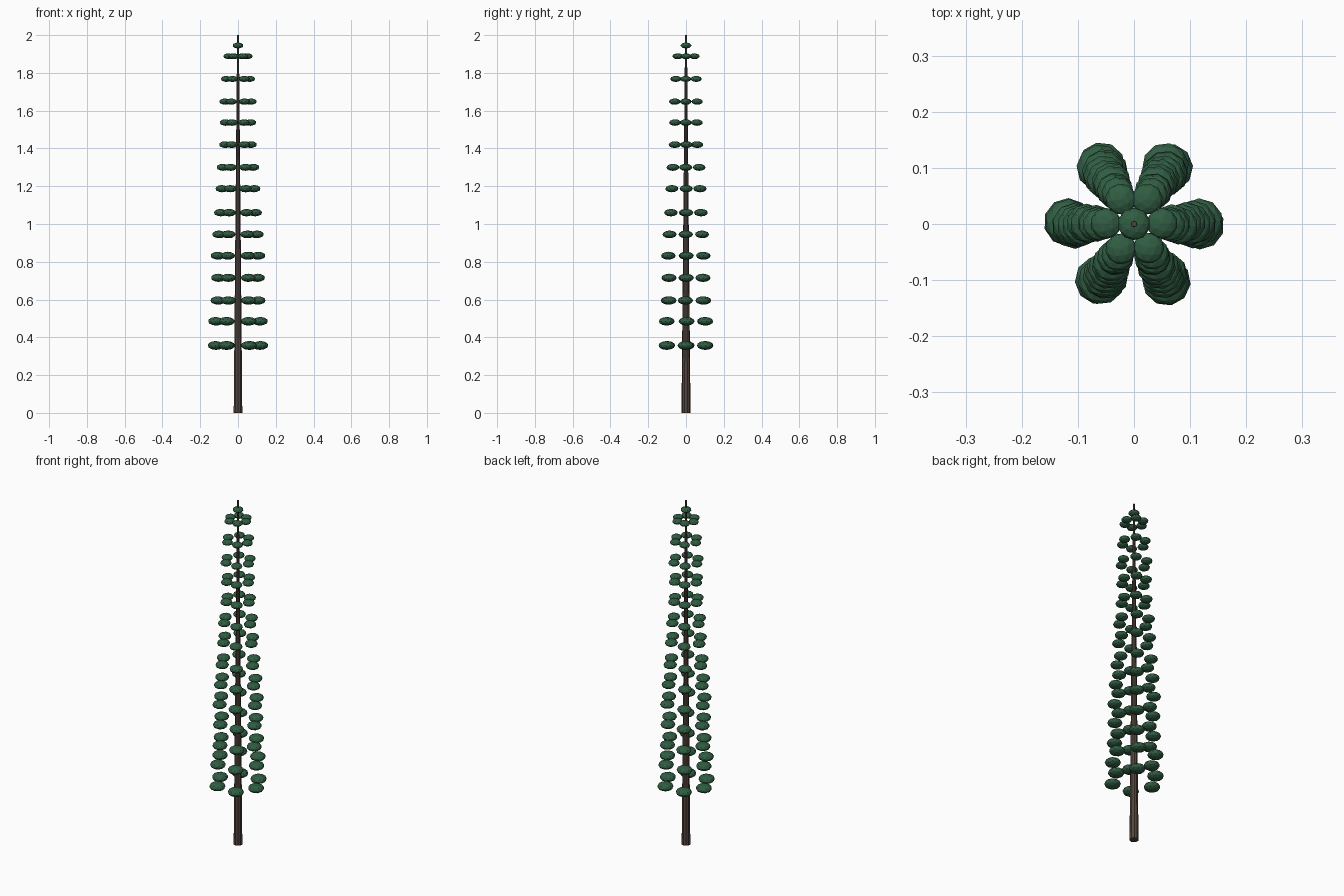
import bpy, bmesh, math, random
from mathutils import Matrix

if "Cube" in bpy.data.objects:
    bpy.data.objects.remove(bpy.data.objects["Cube"])

random.seed(4)


def material(name, color):
    m = bpy.data.materials.new(name)
    m.diffuse_color = (*color, 1)
    m.use_nodes = True
    m.node_tree.nodes["Principled BSDF"].inputs["Base Color"].default_value = m.diffuse_color
    return m


def finish(name, bm, mat):
    mesh = bpy.data.meshes.new(name)
    bm.to_mesh(mesh)
    bm.free()
    mesh.materials.append(mat)
    obj = bpy.data.objects.new(name, mesh)
    bpy.context.collection.objects.link(obj)
    return obj


def add_tuft(bm, x, y, z, r, turn):
    # flattened low-poly ball of needles
    m = (Matrix.Translation((x, y, z)) @ Matrix.Rotation(turn, 4, 'Z')
         @ Matrix.Diagonal((r, r, r * 0.55, 1)))
    bmesh.ops.create_icosphere(bm, subdivisions=2, radius=1, matrix=m)


bark = material("bark", (0.09, 0.06, 0.045))
needles = material("needles", (0.03, 0.11, 0.055))

# Tapered trunk
bm = bmesh.new()
bmesh.ops.create_cone(bm, cap_ends=True, segments=10, radius1=0.024, radius2=0.005,
                      depth=2, matrix=Matrix.Translation((0, 0, 1)))
finish("trunk", bm, bark)

# Tiers of six tufts: height and distance from the trunk
tiers = [(0.357, 0.118), (0.485, 0.117), (0.595, 0.106), (0.715, 0.104),
         (0.832, 0.107), (0.945, 0.100), (1.06, 0.092), (1.187, 0.085),
         (1.30, 0.080), (1.42, 0.068), (1.537, 0.066), (1.648, 0.069),
         (1.768, 0.062), (1.888, 0.050)]
for i, (z, dist) in enumerate(tiers):
    bm = bmesh.new()
    r = 0.043 - 0.015 * i / (len(tiers) - 1)
    for k in range(6):
        a = k * math.pi / 3 + random.uniform(-0.04, 0.04)
        add_tuft(bm, dist * math.cos(a), dist * math.sin(a), z, r, a)
    finish(f"foliage_tier_{i + 1}", bm, needles)

# Single tuft round the tip
bm = bmesh.new()
add_tuft(bm, 0, 0, 1.945, 0.029, 0)
finish("foliage_crown", bm, needles)
